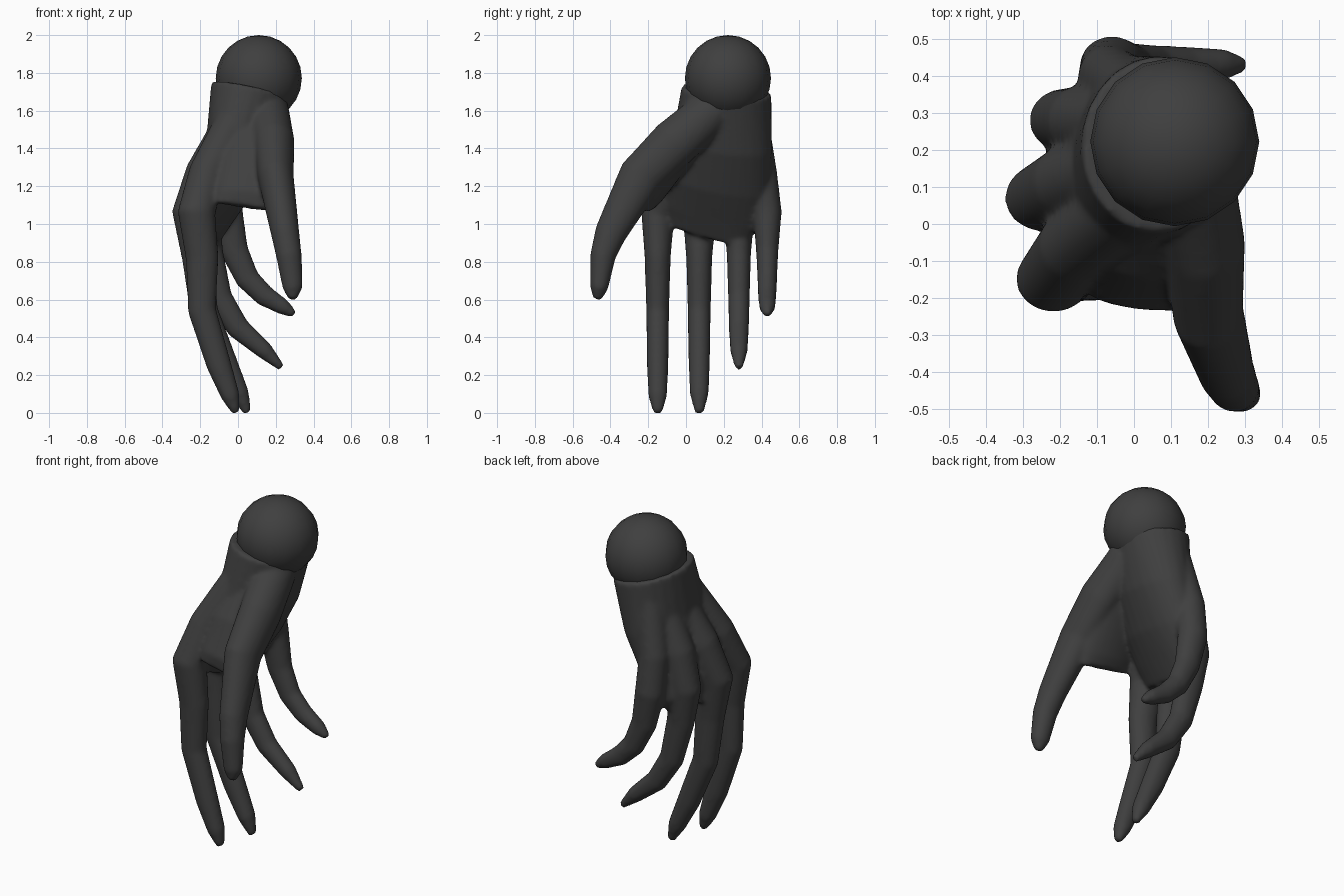
import bpy, bmesh, math
from mathutils import Vector

cube = bpy.data.objects.get("Cube")
if cube:
    bpy.data.objects.remove(cube, do_unlink=True)

charcoal = bpy.data.materials.new("charcoal")
charcoal.use_nodes = True
colour = (.05, .05, .05, 1)
charcoal.diffuse_color = colour
charcoal.node_tree.nodes["Principled BSDF"].inputs["Base Color"].default_value = colour


def add_object(name, bm):
    mesh = bpy.data.meshes.new(name)
    bm.to_mesh(mesh)
    bm.free()
    mesh.materials.append(charcoal)
    ob = bpy.data.objects.new(name, mesh)
    bpy.context.collection.objects.link(ob)
    return ob


def loft(bm, centres, thickness, widths, side, sides=24):
    """Closed elliptical tube along the centres, widest along the side direction."""
    points = [Vector(c) for c in centres]
    last = len(points) - 1
    rings = []
    for i, (point, thick, wide) in enumerate(zip(points, thickness, widths)):
        tangent = points[min(i + 1, last)] - points[max(i - 1, 0)]
        across = (side - side.project(tangent)).normalized()
        normal = tangent.cross(across).normalized()
        angles = [math.tau * k / sides for k in range(sides)]
        rings.append([bm.verts.new(point + normal * thick * math.cos(a) + across * wide * math.sin(a))
                      for a in angles])
    for upper, lower in zip(rings, rings[1:]):
        for k in range(sides):
            j = (k + 1) % sides
            bm.faces.new((upper[k], upper[j], lower[j], lower[k]))
    bm.faces.new(rings[0][::-1])
    bm.faces.new(rings[-1])


def finger(bm, y, scale, bends):
    """Finger in a plane of constant y, from inside the wrist through the (x, z) bends to the tip."""
    joints = [Vector((x, y, z)) for x, z in bends]
    wrist = Vector((0, .14 + .48 * y, 1.58))
    back_of_hand = wrist.lerp(joints[0], .6) - Vector((.03, 0, 0))
    thickness = [.1, .1, .1, .087, .075, .066, .05, .022]
    widths = [.1, .1, .09, .069, .061, .057, .05, .024]
    loft(bm, [wrist, back_of_hand] + joints,
         [scale * t for t in thickness], [scale * w for w in widths], along_y)


along_x = Vector((1, 0, 0))
along_y = Vector((0, 1, 0))
across_palm = Vector((.2, 1, 0))
bm = bmesh.new()

# Wrist and palm
loft(bm, [(.07, .215, 1.71), (.01, .19, 1.42), (-.07, .16, 1.22), (-.14, .13, 1.06), (-.17, .1, .94)],
     [.215, .18, .15, .11, .06], [.24, .27, .29, .28, .22], across_palm)

# Web between thumb and forefinger
loft(bm, [(.08, .08, 1.53), (.07, -.08, 1.33), (.05, -.18, 1.15), (.04, -.2, 1.09)],
     [.1, .09, .06, .03], [.18, .18, .17, .16], along_x)

# Forefinger, middle finger, ring finger and little finger
finger(bm, -.15, 1, [(-.22, 1.06), (-.19, .82), (-.19, .54), (-.1, .25), (-.04, .09), (-.01, 0)])
finger(bm, .07, 1, [(-.25, 1.06), (-.21, .82), (-.18, .54), (-.07, .27), (.01, .1), (.05, 0)])
finger(bm, .28, .94, [(-.19, 1.06), (-.16, .85), (-.1, .61), (0, .45), (.14, .33), (.23, .24)])
finger(bm, .43, .86, [(-.06, 1.06), (-.02, .86), (.05, .71), (.14, .62), (.24, .56), (.3, .52)])

# Thumb
loft(bm, [(.15, .14, 1.6), (.19, -.06, 1.43), (.2, -.24, 1.25), (.25, -.4, .95),
          (.27, -.44, .83), (.29, -.46, .66), (.29, -.47, .6)],
     [.12, .11, .095, .075, .068, .054, .022], [.12, .13, .12, .085, .068, .048, .022], along_y)

hand = add_object("hand", bm)

# Fuse the overlapping parts into one smooth skin
fuse = hand.modifiers.new("fuse", 'REMESH')
fuse.mode = 'VOXEL'
fuse.voxel_size = .012
fuse.use_smooth_shade = True
relax = hand.modifiers.new("relax", 'SMOOTH')
relax.factor = .5
relax.iterations = 10

# Ball joint in the wrist opening
bm = bmesh.new()
bmesh.ops.create_uvsphere(bm, u_segments=16, v_segments=12, radius=.228)
for face in bm.faces:
    face.smooth = True
wrist_ball = add_object("wrist_ball", bm)
wrist_ball.location = (.11, .222, 1.772)
